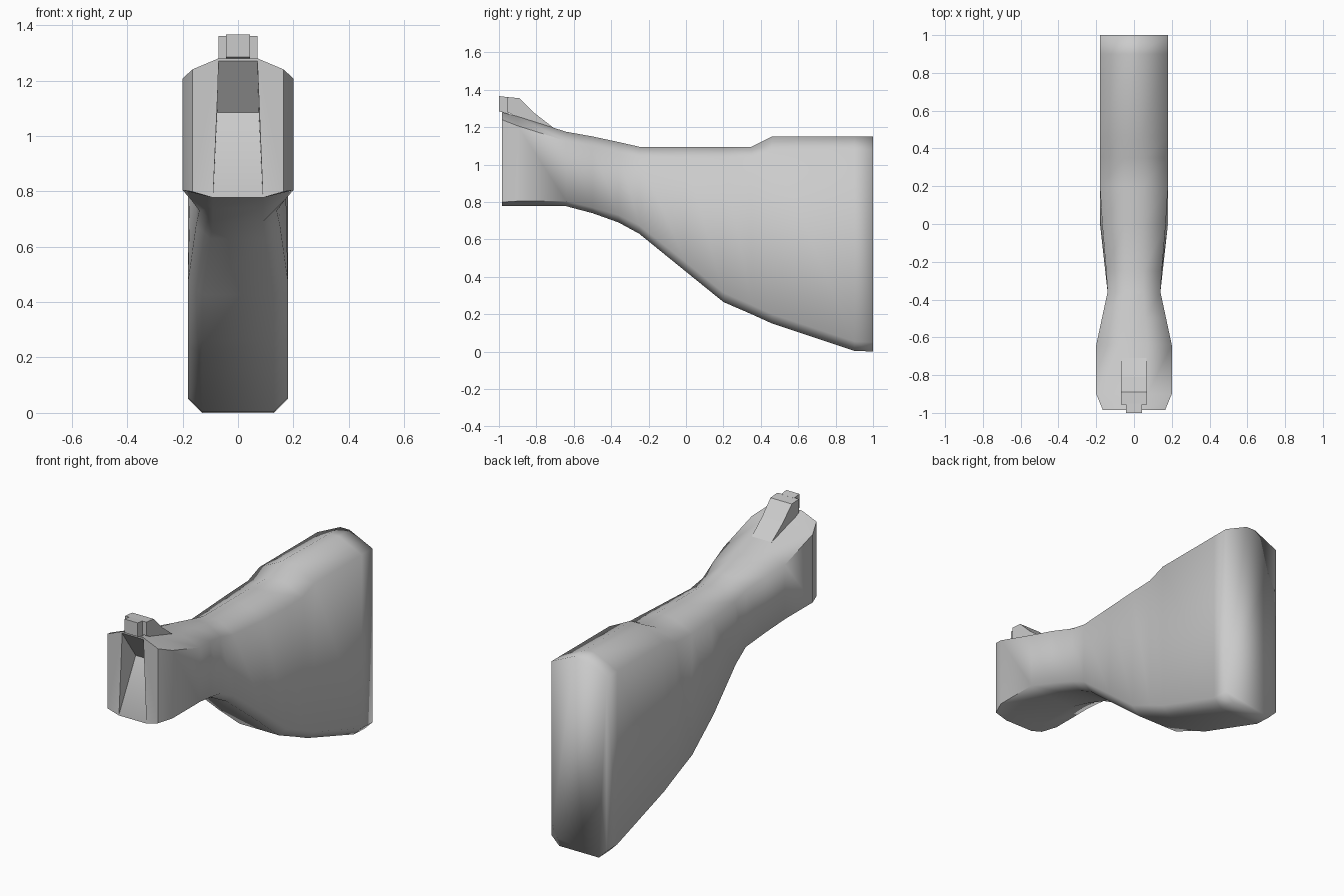
import bpy, bmesh, math

if "Cube" in bpy.data.objects:
    bpy.data.objects.remove(bpy.data.objects["Cube"])


def make_object(name, bm):
    bmesh.ops.recalc_face_normals(bm, faces=bm.faces[:])
    mesh = bpy.data.meshes.new(name)
    bm.to_mesh(mesh)
    bm.free()
    ob = bpy.data.objects.new(name, mesh)
    bpy.context.collection.objects.link(ob)
    return ob


def loft(name, rings):
    """Skin closed rings of equal length and cap both ends."""
    bm = bmesh.new()
    rows = [[bm.verts.new(p) for p in ring] for ring in rings]
    n = len(rows[0])
    for a, b in zip(rows, rows[1:]):
        for i in range(n):
            j = (i + 1) % n
            bm.faces.new((a[i], a[j], b[j], b[i]))
    bm.faces.new(rows[0])
    bm.faces.new(rows[-1])
    return make_object(name, bm)


def side_prism(name, profile):
    """Symmetric prism from a side profile of (half width, y, z)."""
    return loft(name, [[(s * x, y, z) for x, y, z in profile] for s in (-1, 1)])


def section(y, w_top, w_low, top, bottom, ridge, keel, drop, rise):
    half = [(ridge, top), (w_top, top - drop), (w_low, bottom + rise), (keel, bottom)]
    pts = half + [(-x, z) for x, z in reversed(half)]
    return [(x, y, z) for x, z in pts]


# Stock body: y, upper/lower half width, top, bottom, ridge, keel, top drop, bottom rise
stations = [
    (-0.985, .165, .165, 1.28, .777, .07, .09, .04, .022),
    (-0.90, .20, .20, 1.257, .777, .07, .09, .05, .027),
    (-0.64, .20, .20, 1.175, .777, .07, .09, .05, .027),
    (-0.50, .17, .17, 1.15, .74, .06, .09, .05, .03),
    (-0.36, .14, .14, 1.12, .69, .05, .09, .055, .04),
    (-0.25, .147, .152, 1.095, .63, .05, .10, .055, .045),
    (0.0, .168, .18, 1.095, .427, .05, .13, .06, .05),
    (0.20, .18, .18, 1.095, .265, .05, .13, .06, .05),
    (0.35, .18, .18, 1.095, .20, .05, .13, .055, .05),
    (0.46, .18, .18, 1.15, .15, .04, .13, .07, .05),
    (0.90, .18, .18, 1.15, .004, .03, .13, .07, .05),
    (1.0, .18, .18, 1.15, 0, .03, .13, .07, .05),
]
stock = loft("stock_body", [section(*s) for s in stations])

# Tapered channel cut in the front face, under the tang
cutter = side_prism("channel_cutter", [
    (.09, -1.1, .74), (.09, -.987, .777), (.075, -.85, 1.085),
    (.07, -.985, 1.27), (.07, -1.1, 1.27)])
cutter.hide_render = True
mod = stock.modifiers.new("channel", 'BOOLEAN')
mod.operation = 'DIFFERENCE'
mod.solver = 'EXACT'
mod.object = cutter
bpy.context.view_layer.objects.active = stock
bpy.ops.object.modifier_apply(modifier=mod.name)
bpy.data.objects.remove(cutter)

# Smooth stock with crisp edges only at the front end
bm = bmesh.new()
bm.from_mesh(stock.data)
for f in bm.faces:
    f.smooth = True
for e in bm.edges:
    mid_y = (e.verts[0].co.y + e.verts[1].co.y) / 2
    e.smooth = not (mid_y < -.7 and e.calc_face_angle(0) > math.radians(24))
bm.to_mesh(stock.data)
bm.free()

# Raised tang on top of the front end, with a narrower nub at its tip
side_prism("tang", [
    (.07, -.955, 1.28), (.07, -.955, 1.36), (.07, -.89, 1.355),
    (.068, -.81, 1.275), (.065, -.70, 1.19), (.065, -.75, 1.17)])
side_prism("tang_nub", [
    (.043, -1.0, 1.285), (.043, -1.0, 1.366), (.043, -.95, 1.36), (.043, -.95, 1.27)])
